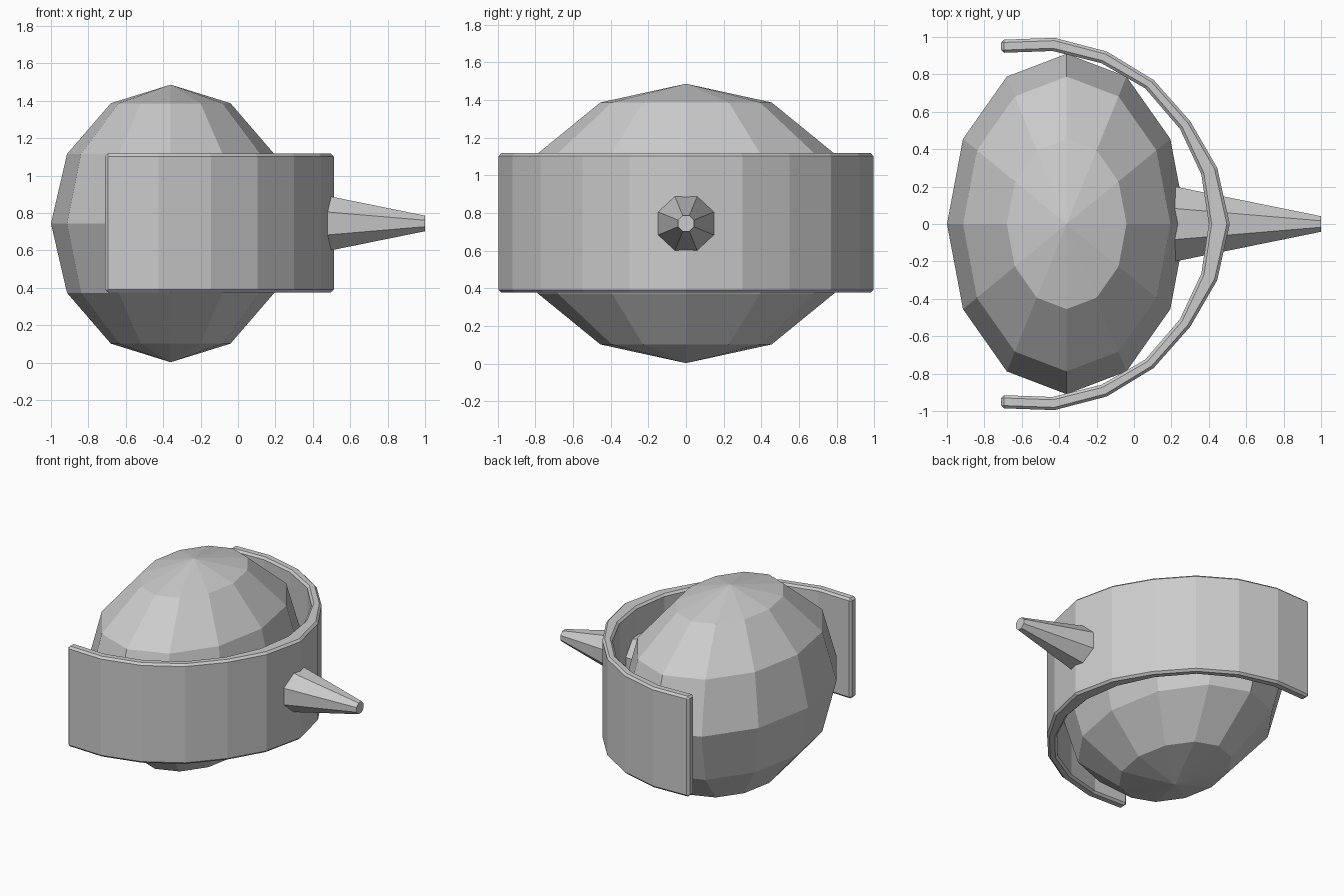
import bpy, bmesh, math
from mathutils import Matrix

cube = bpy.data.objects.get("Cube")
if cube:
    bpy.data.objects.remove(cube, do_unlink=True)

# One plain grey for every part
grey = bpy.data.materials.new("plain_grey")
grey.use_nodes = True
grey.diffuse_color = (0.6, 0.6, 0.6, 1)
grey.node_tree.nodes["Principled BSDF"].inputs["Base Color"].default_value = (0.6, 0.6, 0.6, 1)

MID = 0.744  # height of the shared centre line


def make_object(name, bm):
    bmesh.ops.recalc_face_normals(bm, faces=bm.faces)
    mesh = bpy.data.meshes.new(name)
    bm.to_mesh(mesh)
    bm.free()
    mesh.materials.append(grey)
    obj = bpy.data.objects.new(name, mesh)
    bpy.context.collection.objects.link(obj)
    return obj


# Faceted egg-shaped body
bm = bmesh.new()
bmesh.ops.create_uvsphere(bm, u_segments=12, v_segments=6, radius=1,
                          matrix=Matrix.Translation((-0.36, 0, MID))
                          @ Matrix.Diagonal((0.64, 0.91, 0.742, 1)))
make_object("body", bm)

# Curved band wrapped round the body: half outlines, mirrored across y
outer = [(-0.71, 0.985), (-0.425, 0.995), (-0.145, 0.922), (0.105, 0.77),
         (0.3, 0.55), (0.445, 0.3), (0.512, 0)]
inner = [(-0.71, 0.915), (-0.435, 0.925), (-0.175, 0.86), (0.06, 0.725),
         (0.245, 0.51), (0.36, 0.265), (0.4, 0)]


def mirrored(points):
    return points + [(x, -y) for x, y in reversed(points[:-1])]


bm = bmesh.new()
rings = [[bm.verts.new((x, y, z)) for x, y in mirrored(side)]
         for side, z in ((outer, 0.376), (outer, 1.118), (inner, 1.118), (inner, 0.376))]
for i in range(len(rings[0]) - 1):
    for a, b in zip(rings, rings[1:] + rings[:1]):
        bm.faces.new((a[i], a[i + 1], b[i + 1], b[i]))
for end in (0, -1):
    bm.faces.new([ring[end] for ring in rings])
band = make_object("band", bm)
bevel = band.modifiers.new("edge_bevel", 'BEVEL')
bevel.width = 0.015
bevel.segments = 1
bevel.limit_method = 'ANGLE'
bevel.angle_limit = math.radians(50)

# Tapered spike through the band
bm = bmesh.new()
bmesh.ops.create_cone(bm, cap_ends=True, segments=8, radius1=0.243, radius2=0.045, depth=0.9,
                      matrix=Matrix.Translation((0.55, 0, MID))
                      @ Matrix.Rotation(math.pi / 2, 4, 'Y')
                      @ Matrix.Rotation(math.pi / 8, 4, 'Z'))
make_object("spike", bm)
